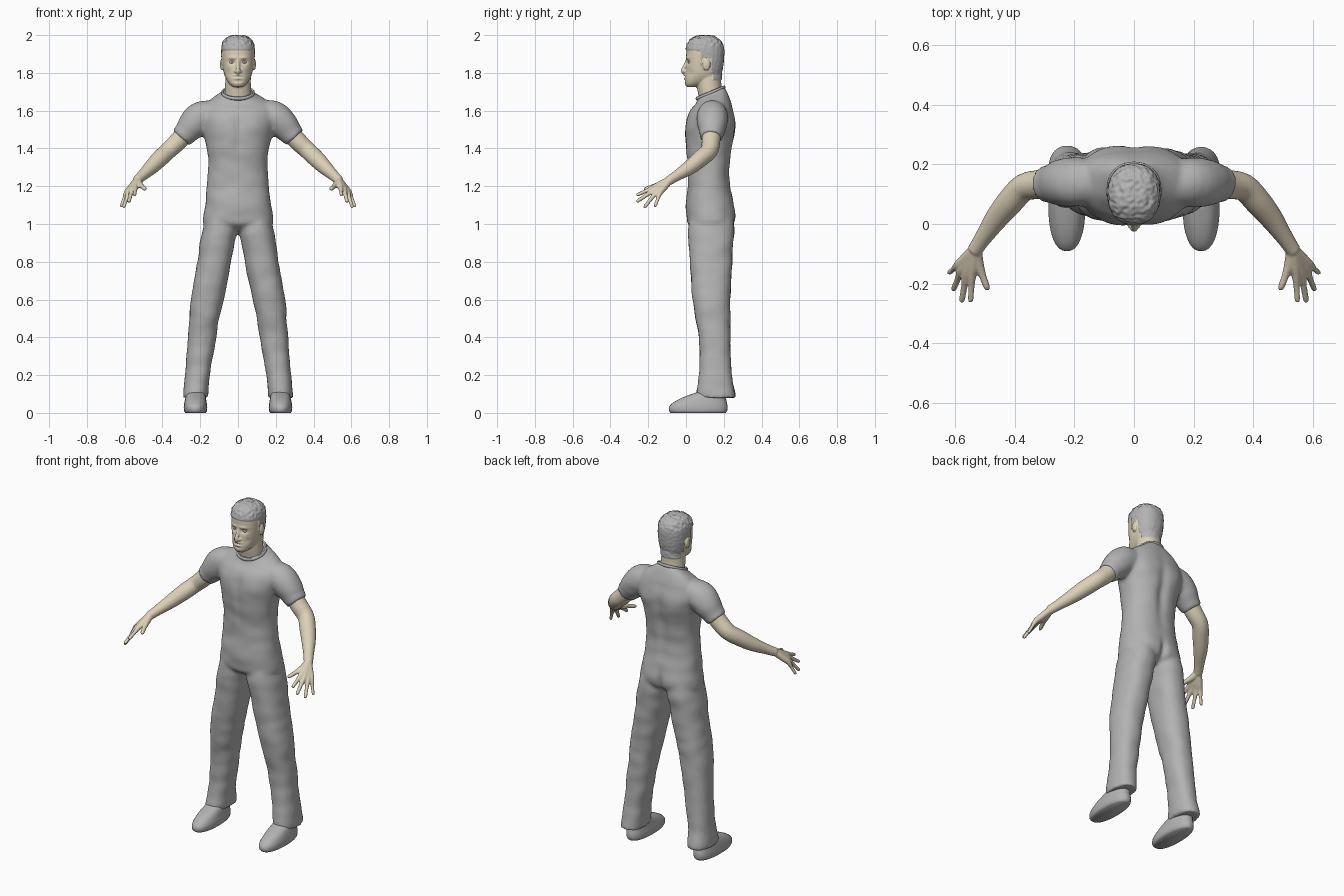
import bpy, bmesh, math
from mathutils import Vector, Matrix, noise

cube = bpy.data.objects.get("Cube")
if cube:
    bpy.data.objects.remove(cube, do_unlink=True)


def material(name, rgb):
    m = bpy.data.materials.new(name)
    m.use_nodes = True
    m.diffuse_color = (*rgb, 1)
    m.node_tree.nodes["Principled BSDF"].inputs["Base Color"].default_value = (*rgb, 1)
    return m


GREY = material("cloth grey", (0.45, 0.45, 0.45))
SKIN = material("skin", (0.72, 0.64, 0.48))
WHITE = material("eye white", (0.6, 0.6, 0.6))
BLUE = material("iris blue", (0.22, 0.3, 0.42))


def spline(rows, steps=4):
    """Catmull-Rom interpolation of number rows."""
    out = []
    for i in range(len(rows) - 1):
        quad = [rows[max(i - 1, 0)], rows[i], rows[i + 1], rows[min(i + 2, len(rows) - 1)]]
        for k in range(steps):
            t = k / steps
            out.append([b + t * (c - a) / 2 + t * t * (2 * a - 5 * b + 4 * c - d) / 2
                        + t ** 3 * (3 * b - a - 3 * c + d) / 2 for a, b, c, d in zip(*quad)])
    return out + [list(rows[-1])]


def skin_rings(bm, rings):
    loops = [[bm.verts.new(p) for p in ring] for ring in rings]
    n = len(loops[0])
    for a, b in zip(loops, loops[1:]):
        for i in range(n):
            bm.faces.new((a[i], a[(i + 1) % n], b[(i + 1) % n], b[i]))
    bm.faces.new(loops[0])
    bm.faces.new(loops[-1][::-1])


def loft(bm, rows, side=1, power=2.3, tilt_from=9, tilt=0.0, n=32):
    """Stack of oval sections: height, centre x, half width, front y, back y."""
    rings = []
    for z, cx, rx, yf, yb in spline(rows):
        lean = tilt * min(1, max(0, (z - tilt_from) / 0.08))
        ring = []
        for i in range(n):
            a = math.tau * i / n
            c, s = math.cos(a), math.sin(a)
            x = cx + rx * math.copysign(abs(c) ** (2 / power), c)
            y = (yf + yb) / 2 + (yb - yf) / 2 * math.copysign(abs(s) ** (2 / power), s)
            ring.append((side * x, y, z + lean * (y - 0.13)))
        rings.append(ring)
    skin_rings(bm, rings)


def tube(bm, rows, side=1, n=16):
    """Round limb through points x, y, z, radius."""
    pts = spline(rows)
    rings = []
    for i, p in enumerate(pts):
        d = Vector(pts[min(i + 1, len(pts) - 1)][:3]) - Vector(pts[max(i - 1, 0)][:3])
        u = d.cross(Vector((0.3, 0.2, 1))).normalized()
        v = d.cross(u).normalized()
        ring = []
        for k in range(n):
            a = math.tau * k / n
            q = Vector(p[:3]) + (u * math.cos(a) + v * math.sin(a)) * p[3]
            ring.append((side * q.x, q.y, q.z))
        rings.append(ring)
    skin_rings(bm, rings)


def ball(bm, centre, scale):
    bmesh.ops.create_uvsphere(bm, u_segments=20, v_segments=12, radius=1,
                              matrix=Matrix.Translation(centre) @ Matrix.Diagonal((*scale, 1)))


def finish(name, bm, mats, voxel=0, relax=0):
    """Turn a bmesh into a smooth object, optionally fusing its shells."""
    bmesh.ops.recalc_face_normals(bm, faces=bm.faces)
    mesh = bpy.data.meshes.new(name)
    bm.to_mesh(mesh)
    bm.free()
    ob = bpy.data.objects.new(name, mesh)
    bpy.context.collection.objects.link(ob)
    if voxel:
        mod = ob.modifiers.new("fuse", "REMESH")
        mod.mode = "VOXEL"
        mod.voxel_size = voxel
        deps = bpy.context.evaluated_depsgraph_get()
        fused = bpy.data.meshes.new_from_object(ob.evaluated_get(deps))
        ob.modifiers.clear()
        ob.data = fused
        b = bmesh.new()
        b.from_mesh(fused)
        for _ in range(relax):
            bmesh.ops.smooth_vert(b, verts=b.verts, factor=0.5,
                                  use_axis_x=True, use_axis_y=True, use_axis_z=True)
        b.to_mesh(fused)
        b.free()
    ob.data.materials.clear()
    for m in mats:
        ob.data.materials.append(m)
    ob.data.polygons.foreach_set("use_smooth", [True] * len(ob.data.polygons))
    return ob


def sculpt(ob, dents, mid):
    """Soft mirrored pushes along y: x, z, spread x, spread z, push, face (-1 front, 1 back)."""
    for v in ob.data.vertices:
        x, y, z = abs(v.co.x), v.co.y, v.co.z
        shift = 0
        for cx, cz, sx, sz, push, face in dents:
            fade = min(1, max(0, (y - mid) * face / 0.05))
            if fade:
                shift += push * fade * math.exp(-((x - cx) / sx) ** 2 - ((z - cz) / sz) ** 2)
        v.co.y = y + shift


def puff(ob, amount):
    """Move vertices along their normals; normals are all read before any move."""
    verts = ob.data.vertices
    moved = [v.co + v.normal * amount(v.co) for v in verts]
    verts.foreach_set("co", [c for p in moved for c in p])
    ob.data.update()


# Garment: torso, trouser legs and sleeves fused together
bm = bmesh.new()
loft(bm, [(0.965, 0, 0.11, 0.06, 0.2), (1.0, 0, 0.182, 0.01, 0.25), (1.05, 0, 0.182, 0, 0.26),
          (1.12, 0, 0.172, 0, 0.252), (1.2, 0, 0.165, 0.01, 0.235), (1.3, 0, 0.157, 0.01, 0.232),
          (1.4, 0, 0.165, 0, 0.245), (1.5, 0, 0.188, 0, 0.26), (1.57, 0, 0.198, 0.01, 0.258),
          (1.62, 0, 0.185, 0.035, 0.245), (1.66, 0, 0.14, 0.055, 0.225),
          (1.685, 0, 0.092, 0.06, 0.21), (1.7, 0, 0.08, 0.06, 0.2)],
     tilt_from=1.61, tilt=0.4, n=48)
for side in (1, -1):
    loft(bm, [(1.03, 0.09, 0.08, 0.02, 0.245), (0.96, 0.097, 0.092, 0.008, 0.255),
              (0.9, 0.109, 0.092, 0.015, 0.25), (0.8, 0.125, 0.09, 0.02, 0.245),
              (0.6, 0.163, 0.087, 0.035, 0.235), (0.5, 0.178, 0.079, 0.05, 0.235),
              (0.4, 0.19, 0.075, 0.068, 0.235), (0.2, 0.215, 0.066, 0.07, 0.243),
              (0.11, 0.224, 0.066, 0.055, 0.26), (0.08, 0.226, 0.066, 0.055, 0.264)], side)
    tube(bm, [(0.1, 0.14, 1.58, 0.07), (0.19, 0.14, 1.57, 0.083), (0.245, 0.138, 1.52, 0.078),
              (0.275, 0.136, 1.485, 0.066), (0.302, 0.134, 1.455, 0.06)], side, 24)
garment = finish("garment", bm, [GREY], 0.01, 4)
sculpt(garment, [(0.08, 1.52, 0.07, 0.06, -0.008, -1), (0, 1.45, 0.02, 0.12, 0.006, -1),
                 (0, 1.4, 0.03, 0.16, -0.014, 1), (0.11, 1.52, 0.06, 0.07, 0.006, 1),
                 (0, 1.02, 0.02, 0.06, -0.018, 1), (0.09, 1.03, 0.06, 0.06, 0.006, 1)], 0.13)
puff(garment, lambda p: 0.004 * noise.noise(Vector((p.x * 9, p.y * 9, p.z * 14))))

# Neckline trim following the tilted opening
bm = bmesh.new()
loops = []
for i in range(40):
    a = math.tau * i / 40
    out = Vector((math.cos(a), math.sin(a), 0))
    centre = Vector((0.083 * out.x, 0.13 + 0.073 * out.y, 1.694 + 0.03 * out.y))
    loops.append([bm.verts.new(centre + out * 0.006 * math.cos(t) + Vector((0, 0, 0.01 * math.sin(t))))
                  for t in [math.tau * k / 8 for k in range(8)]])
for a, b in zip(loops, loops[1:] + loops[:1]):
    for k in range(8):
        bm.faces.new((a[k], a[(k + 1) % 8], b[(k + 1) % 8], b[k]))
finish("collar", bm, [GREY])

# Shoes, forearms and hands
WRIST = Vector((0.532, -0.085, 1.234))
for side, label in ((1, "left"), (-1, "right")):
    bm = bmesh.new()
    loft(bm, [(0, 0.225, 0.054, -0.08, 0.21), (0.012, 0.225, 0.061, -0.09, 0.218),
              (0.035, 0.225, 0.062, -0.088, 0.22), (0.06, 0.225, 0.058, -0.06, 0.215),
              (0.085, 0.224, 0.053, -0.01, 0.21), (0.11, 0.222, 0.046, 0.06, 0.2)], side)
    finish(label + "_shoe", bm, [GREY])

    bm = bmesh.new()
    tube(bm, [(0.27, 0.136, 1.492, 0.05), (0.32, 0.132, 1.435, 0.049), (0.37, 0.122, 1.388, 0.046),
              (0.415, 0.075, 1.345, 0.045), (0.46, 0.02, 1.3, 0.039), (0.505, -0.045, 1.258, 0.029),
              (0.535, -0.09, 1.23, 0.025)], side, 24)
    for knuckle, tip, r in (((0.543, -0.17, 1.194), (0.548, -0.262, 1.152), 0.0105),
                            ((0.562, -0.17, 1.18), (0.578, -0.262, 1.117), 0.011),
                            ((0.579, -0.157, 1.168), (0.606, -0.222, 1.087), 0.0105),
                            ((0.59, -0.138, 1.165), (0.621, -0.165, 1.09), 0.0095)):
        k, t = Vector(knuckle), Vector(tip)
        tube(bm, [(*WRIST, 0.02), (*WRIST.lerp(k, 0.6), 0.018), (*k, 0.015),
                  (*k.lerp(t, 0.45), r), (*k.lerp(t, 0.9), r * 0.9), (*t, r * 0.5)], side)
    tube(bm, [(0.53, -0.085, 1.232, 0.02), (0.522, -0.13, 1.212, 0.018), (0.507, -0.175, 1.198, 0.0125),
              (0.494, -0.21, 1.187, 0.011), (0.49, -0.222, 1.183, 0.005)], side)
    finish(label + "_arm", bm, [SKIN], 0.0045, 2)

# Head and neck with nose and ears
bm = bmesh.new()
loft(bm, [(1.63, 0, 0.07, 0.075, 0.19), (1.7, 0, 0.07, 0.062, 0.19),
          (1.74, 0, 0.068, 0.055, 0.187), (1.8, 0, 0.065, 0.05, 0.187)], power=2)
loft(bm, [(1.724, 0, 0.024, 0.006, 0.05), (1.742, 0, 0.046, -0.006, 0.1),
          (1.77, 0, 0.064, -0.007, 0.16), (1.8, 0, 0.075, -0.004, 0.183),
          (1.84, 0, 0.081, 0, 0.193), (1.88, 0, 0.084, 0.001, 0.197), (1.92, 0, 0.084, 0.002, 0.198),
          (1.95, 0, 0.08, 0.01, 0.192), (1.975, 0, 0.066, 0.028, 0.172),
          (1.988, 0, 0.046, 0.052, 0.15), (1.994, 0, 0.015, 0.085, 0.115)])
tube(bm, [(0, 0.006, 1.868, 0.008), (0, -0.005, 1.84, 0.0095), (0, -0.015, 1.815, 0.012),
          (0, -0.012, 1.803, 0.011), (0, 0.0, 1.798, 0.008)])
for side in (1, -1):
    ball(bm, (side * 0.013, -0.004, 1.808), (0.009, 0.012, 0.008))
    ball(bm, (side * 0.086, 0.108, 1.845), (0.009, 0.02, 0.032))
head = finish("head", bm, [SKIN, GREY], 0.0045, 2)
sculpt(head, [(0.032, 1.857, 0.018, 0.012, 0.011, -1), (0.028, 1.88, 0.026, 0.008, -0.005, -1),
              (0, 1.788, 0.022, 0.005, -0.006, -1), (0, 1.779, 0.025, 0.003, 0.004, -1),
              (0, 1.77, 0.02, 0.006, -0.006, -1), (0, 1.757, 0.022, 0.006, 0.004, -1),
              (0.055, 1.8, 0.02, 0.02, 0.006, -1)], 0.08)


def is_hair(p):
    x, y, z = abs(p.x), p.y, p.z
    if x > 0.07 and 0.085 < y < 0.132 and z < 1.88:
        return False
    if y < 0.075:
        return z > 1.922 - 0.1 * max(0, y - 0.03)
    if y < 0.1:
        return z > 1.84
    return z > (1.8 if y < 0.14 else 1.765)


# Cropped hair: coloured by hairline, raised and tousled towards the crown
hairy = [is_hair(v.co) for v in head.data.vertices]
for p in head.data.polygons:
    p.material_index = int(all(hairy[i] for i in p.vertices))
puff(head, lambda p: is_hair(p) * (0.005 + noise.noise(p * 70) * (0.006 if p.z > 1.94 else 0.0015)))

# Eyes with a coloured iris facing forward
for side, label in ((1, "left"), (-1, "right")):
    bm = bmesh.new()
    ball(bm, (side * 0.032, 0.0205, 1.857), (0.014, 0.0105, 0.0085))
    eye = finish(label + "_eye", bm, [WHITE, BLUE])
    for p in eye.data.polygons:
        c = p.center
        p.material_index = int(c.y < 0.02 and math.hypot(abs(c.x) - 0.032, c.z - 1.857) < 0.006)
